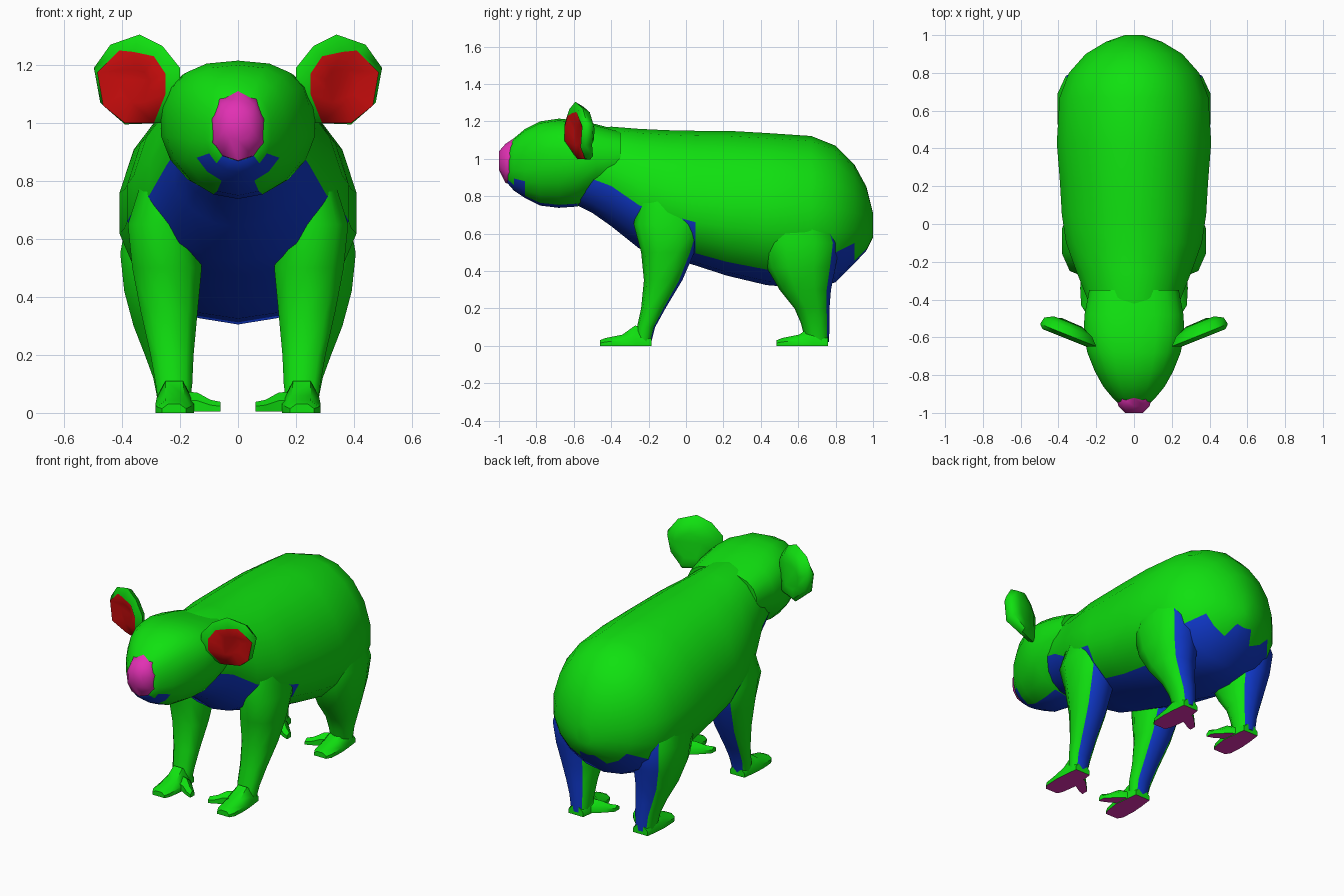
import bpy, bmesh, math
from mathutils import Vector

if "Cube" in bpy.data.objects:
    bpy.data.objects.remove(bpy.data.objects["Cube"])


def material(name, rgb):
    m = bpy.data.materials.new(name)
    m.diffuse_color = (*rgb, 1)
    m.use_nodes = True
    m.node_tree.nodes["Principled BSDF"].inputs["Base Color"].default_value = m.diffuse_color
    return m


GREEN, BLUE, RED, PINK = range(4)
MATS = [material("fur green", (0.005, 0.75, 0.005)),
        material("belly blue", (0.005, 0.04, 0.60)),
        material("ear red", (0.62, 0.004, 0.004)),
        material("nose pink", (0.75, 0.03, 0.45))]


def loft(name, rings, rule, mirror=False, sharp=50):
    """Skin a list of closed rings; rule(centre, normal, band) picks the colour."""
    bm = bmesh.new()
    vs = [[bm.verts.new(p) for p in r] for r in rings]
    band = {}
    n = len(rings[0])
    for i in range(len(vs) - 1):
        for k in range(n):
            j = (k + 1) % n
            band[bm.faces.new((vs[i][k], vs[i][j], vs[i + 1][j], vs[i + 1][k]))] = i
    band[bm.faces.new(vs[0])] = 0
    band[bm.faces.new(vs[-1])] = len(vs) - 1
    bmesh.ops.recalc_face_normals(bm, faces=bm.faces[:])
    for f, i in band.items():
        f.smooth = True
        f.material_index = rule(f.calc_center_median(), f.normal, i)
    me = bpy.data.meshes.new(name)
    bm.to_mesh(me)
    bm.free()
    me.set_sharp_from_angle(angle=math.radians(sharp))
    for m in MATS:
        me.materials.append(m)
    ob = bpy.data.objects.new(name, me)
    bpy.context.collection.objects.link(ob)
    if mirror:
        ob.modifiers.new("Mirror", 'MIRROR')
    return ob


def power(v, e):
    return math.copysign(abs(v) ** e, v)


def cross_ring(y, top, bot, mid, w, n=18, e=1.0):
    """Upright ring at y; widest at height mid, upper half squared off by e."""
    out = []
    for k in range(n):
        a = 2 * math.pi * (k + 0.5) / n
        c, s = math.cos(a), math.sin(a)
        if s > 0:
            c, s = power(c, e), power(s, e)
        out.append(Vector((w * c, y, mid + s * (top - mid if s > 0 else mid - bot))))
    return out


def flat_ring(z, x0, x1, y0, y1, n=10):
    """Level ring filling a rectangle in x and y."""
    cx, cy, rx, ry = (x0 + x1) / 2, (y0 + y1) / 2, (x1 - x0) / 2, (y1 - y0) / 2
    return [Vector((cx + rx * power(math.cos(a), 0.85), cy + ry * power(math.sin(a), 0.85), z))
            for a in (2 * math.pi * (k + 0.5) / n for k in range(n))]


# Body: y, top, bottom, height of widest point, half width
body = [(-0.60, 1.10, 0.76, 0.92, 0.17), (-0.50, 1.16, 0.71, 0.93, 0.225),
        (-0.40, 1.172, 0.64, 0.90, 0.25), (-0.25, 1.16, 0.52, 0.80, 0.31),
        (-0.10, 1.153, 0.475, 0.75, 0.365), (0.05, 1.15, 0.43, 0.71, 0.388),
        (0.22, 1.15, 0.375, 0.69, 0.398), (0.43, 1.138, 0.325, 0.68, 0.415),
        (0.67, 1.122, 0.305, 0.67, 0.40), (0.80, 1.07, 0.34, 0.66, 0.35),
        (0.90, 0.97, 0.44, 0.66, 0.26), (0.965, 0.85, 0.51, 0.66, 0.15),
        (1.0, 0.71, 0.58, 0.65, 0.05)]


def body_rule(c, n, i):
    if c.y < 0.0:
        return BLUE if n.z < -0.30 else GREEN
    if c.y > 0.72:
        return BLUE if c.z < 0.50 and n.z < -0.3 else GREEN
    return BLUE if n.z < -0.75 else GREEN


loft("body", [cross_ring(*r) for r in body], body_rule)

# Head with a coloured chin
head = [(-0.955, 1.06, 0.87, 0.96, 0.08), (-0.92, 1.11, 0.83, 0.96, 0.115),
        (-0.86, 1.16, 0.79, 0.97, 0.165), (-0.78, 1.20, 0.75, 0.99, 0.21),
        (-0.68, 1.215, 0.738, 1.0, 0.25), (-0.58, 1.205, 0.745, 1.0, 0.27),
        (-0.48, 1.185, 0.80, 1.0, 0.265), (-0.35, 1.15, 0.85, 1.0, 0.24)]
loft("head", [cross_ring(*r, e=0.78) for r in head],
     lambda c, n, i: BLUE if (c.y < -0.86 and c.z < 0.88) or n.z < -0.88 else GREEN)

# Nose
nose = [(-1.0, 1.04, 0.94, 0.99, 0.05), (-0.965, 1.08, 0.87, 0.96, 0.085),
        (-0.92, 1.11, 0.865, 0.96, 0.10), (-0.90, 1.10, 0.88, 0.96, 0.09)]
loft("nose", [cross_ring(*r, n=10, e=0.8) for r in nose], lambda c, n, i: PINK)

# Ears: hollow centre, red edge, green rim, rounded back
inner = [(.25, 1.10), (.25, 1.17), (.29, 1.23), (.36, 1.245), (.41, 1.25),
         (.485, 1.175), (.465, 1.06), (.39, 1.0), (.29, 1.0)]
outer = [(.20, 1.08), (.20, 1.19), (.26, 1.265), (.34, 1.305), (.44, 1.27),
         (.497, 1.19), (.475, 1.07), (.39, .995), (.26, 1.0)]


def ear_ring(outline, scale, push):
    out = []
    for x, z in outline:
        x, z = 0.35 + (x - 0.35) * scale, 1.13 + (z - 1.13) * scale
        y = -0.65 + 0.40 * (x - 0.25) + push + max(0, 1.06 - z) * 0.9 * scale
        out.append(Vector((x, y, z)))
    return out


loft("ear", [ear_ring(inner, 0.45, 0.03), ear_ring(inner, 1, 0), ear_ring(outer, 1, 0.022),
             ear_ring(outer, 0.85, 0.065), ear_ring(outer, 0.5, 0.092)],
     lambda c, n, i: RED if i == 0 else GREEN, mirror=True)


# Legs: z, x from, x to, y from, y to
def leg_rule(c, n, i):
    return BLUE if n.y > 0.7 else GREEN


front_leg = [(.02, .165, .275, -.275, -.185), (.10, .155, .287, -.262, -.165),
             (.20, .15, .305, -.24, -.11), (.35, .135, .34, -.225, -.02),
             (.50, .12, .37, -.24, .045), (.65, .14, .385, -.28, .10),
             (.85, .16, .32, -.24, .06)]
hind_leg = [(.02, .165, .275, .64, .765), (.12, .155, .295, .615, .767),
            (.20, .15, .325, .58, .767), (.30, .14, .365, .50, .775),
            (.42, .13, .398, .43, .80), (.55, .13, .412, .40, .82),
            (.72, .15, .38, .42, .76)]
loft("front_leg", [flat_ring(*r) for r in front_leg], leg_rule, mirror=True)
loft("hind_leg", [flat_ring(*r) for r in hind_leg], leg_rule, mirror=True)

# Feet: y, x from, x to, top; flat pink sole, with an inward thumb
foot = [(-.185, .17, .27, .05), (-.27, .16, .28, .11), (-.34, .152, .285, .06),
        (-.43, .165, .28, .042), (-.46, .18, .262, .03)]
thumb = [(.20, -.28, .045, .075), (.14, -.30, .04, .07),
         (.095, -.335, .032, .045), (.06, -.36, .02, .038)]


def sole_rule(c, n, i):
    return PINK if n.z < -0.7 else GREEN


for name, dy in (("front", 0), ("hind", 0.945)):
    rings = [[Vector((x, y + dy, z)) for x, z in
              ((a, 0), (b, 0), (b, t * .5), (b - (b - a) * .25, t), (a + (b - a) * .25, t), (a, t * .5))]
             for y, a, b, t in foot]
    loft(name + "_foot", rings, sole_rule, mirror=True, sharp=45)
    rings = [[Vector((x, y + dy + u * w, z)) for u, z in
              ((-1, .004), (1, .004), (1, t * .6), (0, t), (-1, t * .6))]
             for x, y, w, t in thumb]
    loft(name + "_thumb", rings, sole_rule, mirror=True, sharp=45)
